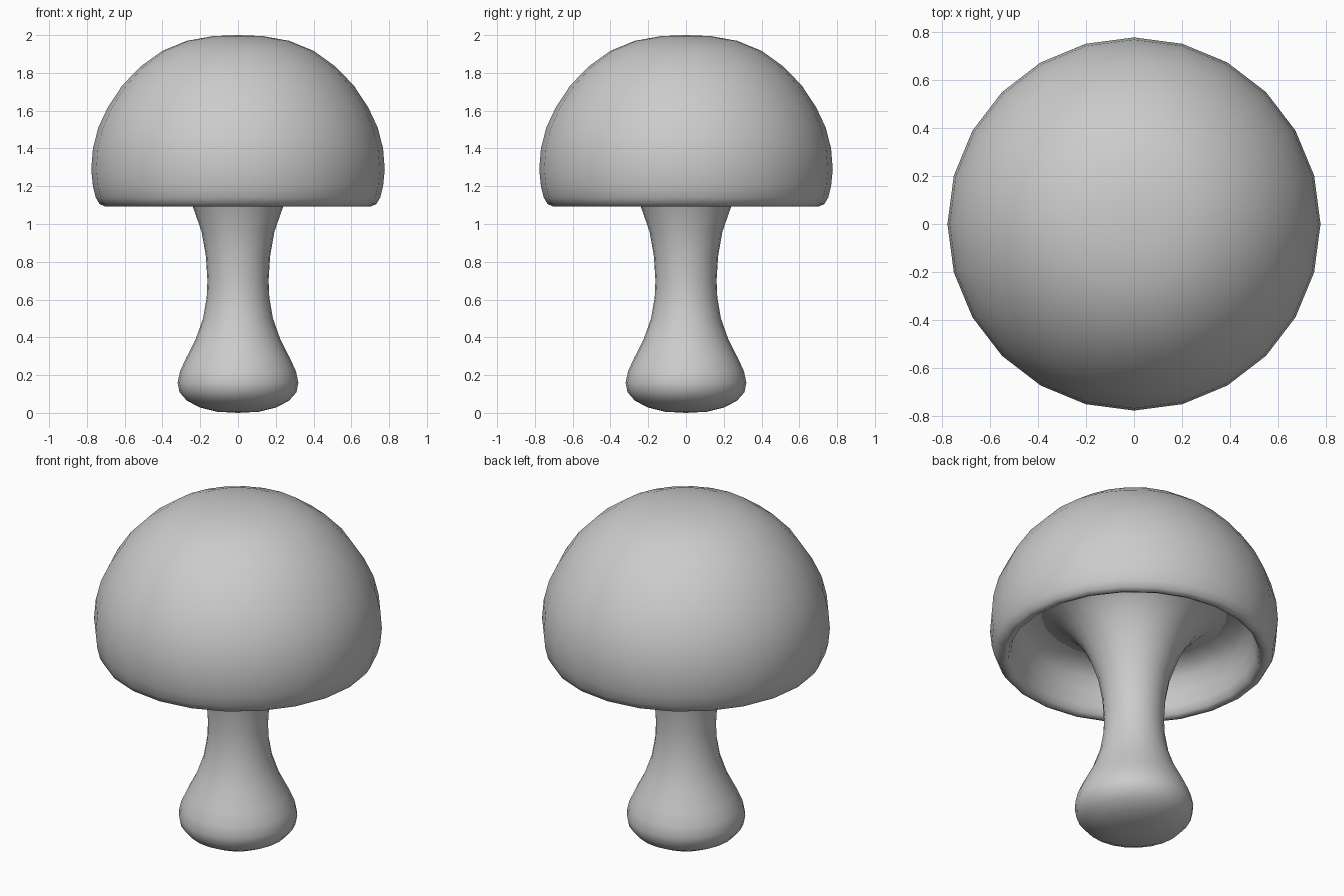
import bpy
import bmesh
from math import cos, sin, tau

SIDES = 24

if "Cube" in bpy.data.objects:
    bpy.data.objects.remove(bpy.data.objects["Cube"], do_unlink=True)

# One plain grey for the whole model
grey = bpy.data.materials.new("plain grey")
grey.use_nodes = True
colour = (0.6, 0.6, 0.6, 1)
grey.diffuse_color = colour
grey.node_tree.nodes["Principled BSDF"].inputs["Base Color"].default_value = colour


def lathe(name, profile):
    """Turn (radius, height) points about z; radius 0 becomes a pole."""
    bm = bmesh.new()
    rings = []
    for r, z in profile:
        count = SIDES if r else 1
        rings.append([bm.verts.new((r * cos(tau * i / SIDES), r * sin(tau * i / SIDES), z))
                      for i in range(count)])
    for low, high in zip(rings, rings[1:]):
        for i in range(SIDES):
            j = i + 1
            corners = [low[i % len(low)], low[j % len(low)],
                       high[j % len(high)], high[i % len(high)]]
            bm.faces.new(list(dict.fromkeys(corners)))
    for face in bm.faces:
        face.smooth = True
    mesh = bpy.data.meshes.new(name)
    bm.to_mesh(mesh)
    bm.free()
    mesh.materials.append(grey)
    obj = bpy.data.objects.new(name, mesh)
    bpy.context.collection.objects.link(obj)
    return obj


# Stem: rounded foot, narrow waist, flare meeting the hollow of the cap
lathe("stem", [
    (0, 0), (0.11, 0.006), (0.2, 0.028), (0.27, 0.064), (0.31, 0.11),
    (0.32, 0.16), (0.307, 0.22), (0.275, 0.29), (0.224, 0.39), (0.185, 0.5),
    (0.166, 0.61), (0.162, 0.7), (0.17, 0.83), (0.193, 0.96), (0.242, 1.1),
    (0.287, 1.19), (0.345, 1.27), (0.42, 1.335), (0.5, 1.36)])

# Cap: hollow underside, rolled rim, domed top
lathe("cap", [
    (0.5, 1.36), (0.57, 1.345), (0.62, 1.295), (0.648, 1.225), (0.662, 1.15),
    (0.677, 1.106), (0.705, 1.093), (0.733, 1.106), (0.753, 1.14),
    (0.768, 1.2), (0.777, 1.29), (0.768, 1.4), (0.74, 1.51), (0.688, 1.62),
    (0.613, 1.733), (0.517, 1.833), (0.4, 1.917), (0.27, 1.97),
    (0.13, 1.995), (0, 2.0)])
